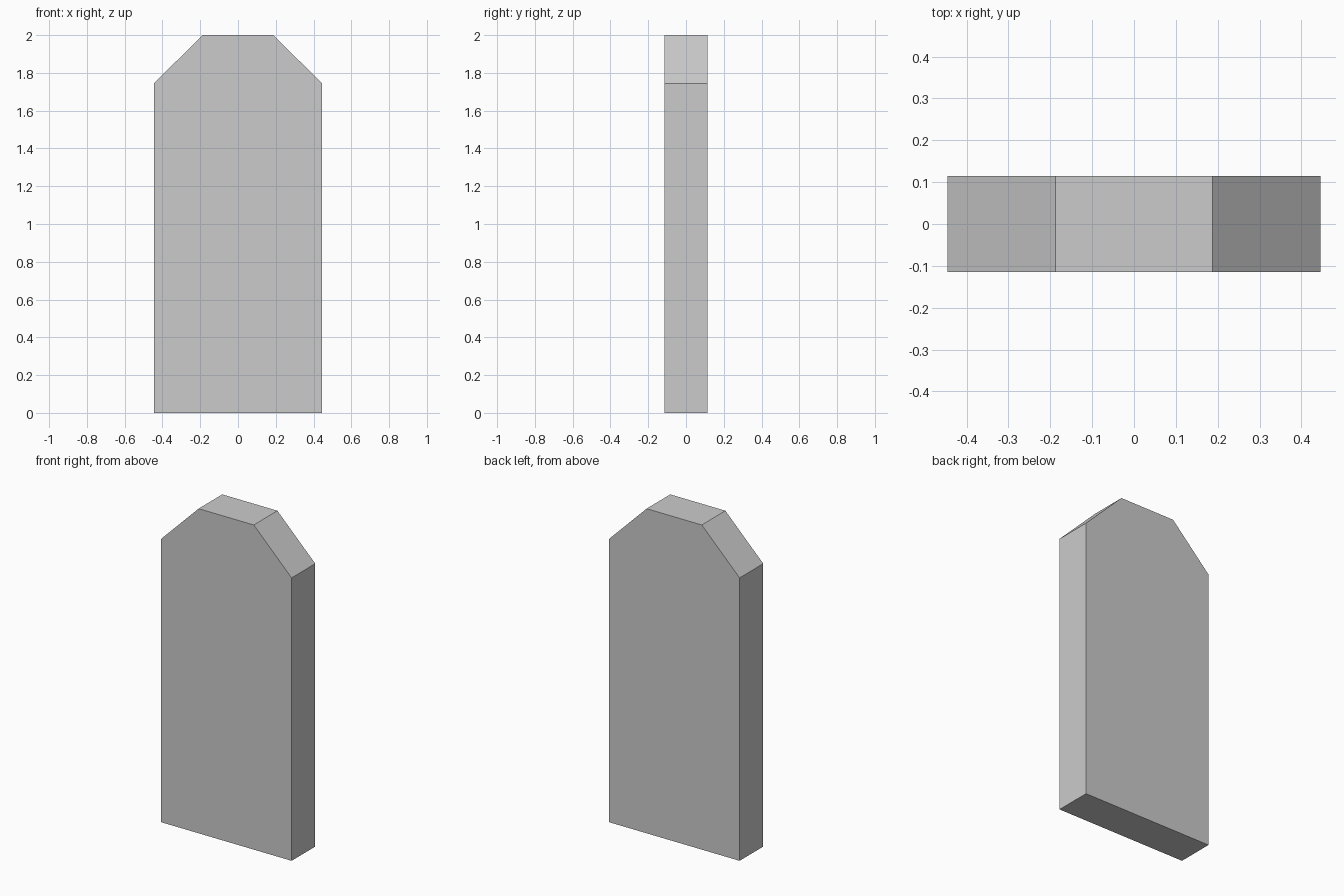
import bpy, bmesh

if "Cube" in bpy.data.objects:
    bpy.data.objects.remove(bpy.data.objects["Cube"])

HALF_W, HALF_D, HEIGHT = 0.446, 0.115, 2.0
TOP_HALF, SHOULDER = 0.188, 1.743

# Slab outline: right half, mirrored to the left
right = [(HALF_W, 0), (HALF_W, SHOULDER), (TOP_HALF, HEIGHT)]
outline = right + [(-x, z) for x, z in reversed(right)]

# Extrude the outline from front to back
bm = bmesh.new()
front = bm.faces.new([bm.verts.new((x, -HALF_D, z)) for x, z in outline])
ext = bmesh.ops.extrude_face_region(bm, geom=[front], use_keep_orig=True)
back = [v for v in ext["geom"] if isinstance(v, bmesh.types.BMVert)]
bmesh.ops.translate(bm, verts=back, vec=(0, 2 * HALF_D, 0))
bmesh.ops.recalc_face_normals(bm, faces=bm.faces)

mesh = bpy.data.meshes.new("chamfered_slab")
bm.to_mesh(mesh)
bm.free()
bpy.context.collection.objects.link(bpy.data.objects.new("chamfered_slab", mesh))
